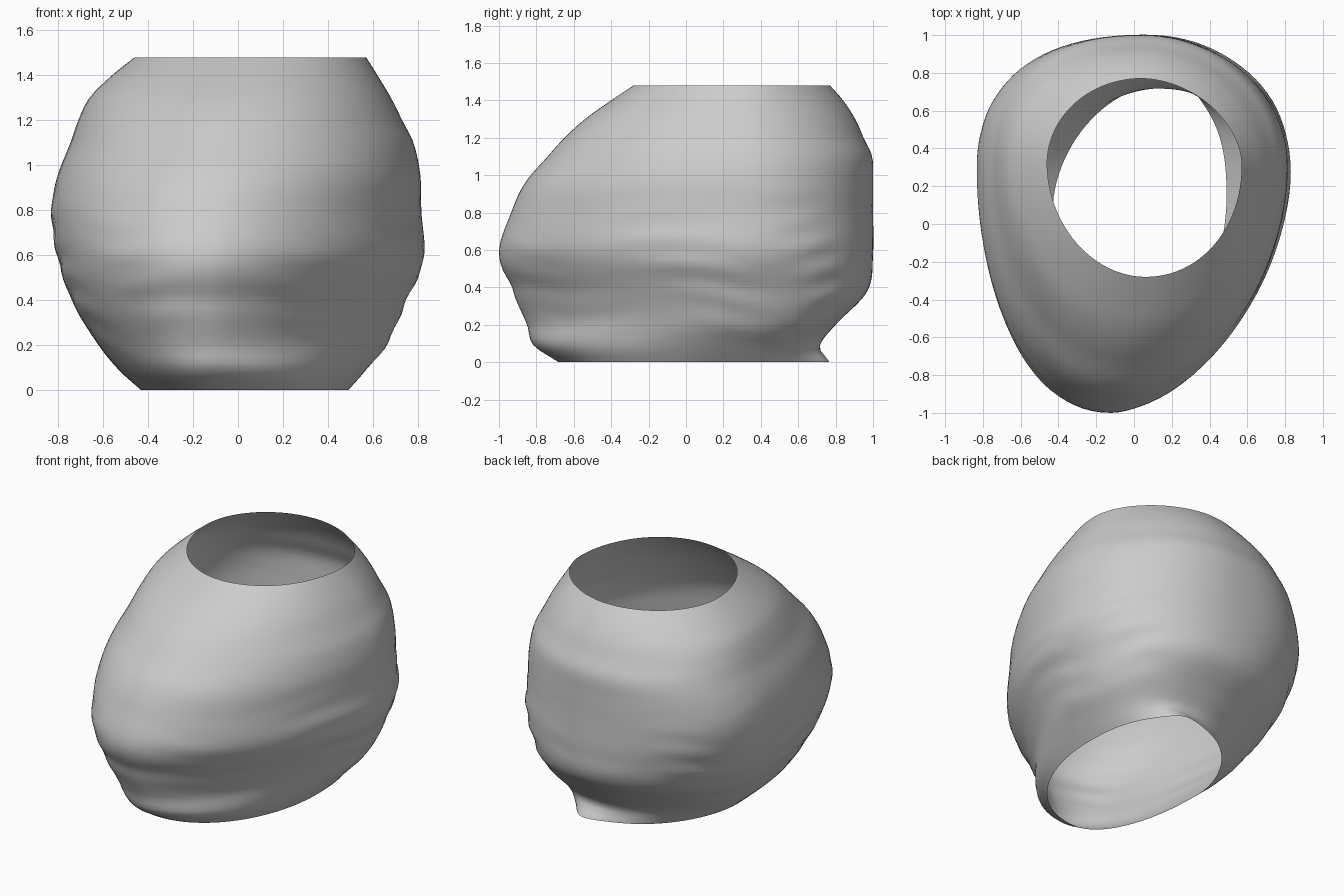
import bpy, bmesh, math

if "Cube" in bpy.data.objects:
    bpy.data.objects.remove(bpy.data.objects["Cube"])

# Silhouette by height: z, left x, right x, front y, back y
LEVELS = [
    (0.00, -0.43, 0.49, -0.68, 0.73),
    (0.09, -0.53, 0.57, -0.815, 0.715),
    (0.20, -0.62, 0.66, -0.85, 0.80),
    (0.38, -0.73, 0.74, -0.93, 0.97),
    (0.58, -0.80, 0.825, -1.00, 1.00),
    (0.80, -0.83, 0.815, -0.935, 1.00),
    (0.96, -0.80, 0.81, -0.86, 1.00),
    (1.10, -0.745, 0.78, -0.74, 0.995),
    (1.20, -0.71, 0.73, -0.65, 0.95),
    (1.30, -0.66, 0.68, -0.54, 0.905),
    (1.40, -0.56, 0.62, -0.40, 0.84),
    (1.48, -0.46, 0.57, -0.28, 0.77),
]

# Plan shape by height: z, front apex x, back apex x, widest y left / right,
# roundness of back-right, back-left, front-left, front-right quarters
PLANS = [
    (0.00, -0.10, 0.12, 0.08, 0.15, 2.4, 1.8, 2.15, 2.0),
    (0.20, -0.12, 0.10, 0.16, 0.24, 2.5, 1.9, 2.15, 1.6),
    (0.42, -0.13, 0.06, 0.20, 0.25, 2.2, 2.05, 2.15, 1.62),
    (0.75, -0.10, 0.05, 0.29, 0.29, 2.05, 2.3, 2.15, 1.8),
    (1.15, -0.03, 0.05, 0.30, 0.30, 1.95, 2.3, 2.0, 1.95),
    (1.48, 0.06, 0.04, 0.32, 0.31, 1.85, 2.0, 1.95, 2.05),
]


def sample(rows, z):
    """Smooth curve through the table rows at height z."""
    i = 0
    while i < len(rows) - 2 and z > rows[i + 1][0]:
        i += 1
    a, b = rows[i], rows[i + 1]
    p, n = rows[max(i - 1, 0)], rows[min(i + 2, len(rows) - 1)]
    h = b[0] - a[0]
    t = (z - a[0]) / h
    out = []
    for k in range(1, len(a)):
        ma = (b[k] - p[k]) / (b[0] - p[0]) * h
        mb = (n[k] - a[k]) / (n[0] - a[0]) * h
        out.append((2*t**3 - 3*t**2 + 1) * a[k] + (t**3 - 2*t**2 + t) * ma
                   + (3*t**2 - 2*t**3) * b[k] + (t**3 - t**2) * mb)
    return out


def bump(v, centre, width):
    return math.exp(-((v - centre) / width) ** 2)


def point(z, ang):
    xl, xr, yf, yb = sample(LEVELS, z)
    fx, bx, cl, cr, nbr, nbl, nfl, nfr = sample(PLANS, z)
    c, s = math.cos(ang), math.sin(ang)
    cx, cy = (bx if s >= 0 else fx), (cr if c >= 0 else cl)
    n = (nbr if c >= 0 else nbl) if s >= 0 else (nfr if c >= 0 else nfl)
    x = cx + math.copysign(abs(c) ** (2 / n), c) * ((xr - cx) if c >= 0 else (cx - xl))
    y = cy + math.copysign(abs(s) ** (2 / n), s) * ((yb - cy) if s >= 0 else (cy - yf))
    # short broken ripples on the sides, dent across the lower front
    fade = bump(z, 0.45, 0.35) * min(1, z / 0.1)
    ripple = 0.004 * fade * abs(c) * math.sin(42 * z + 1.5 * math.sin(5 * ang)) \
        * (1 + math.sin(7 * ang + 6 * z))
    dent = -0.01 * bump(z, 0.41, 0.05) * max(0, -s) ** 6
    k = 1 + ripple + dent
    # small torn lip turned out at the back of the base opening
    lip = 0.05 * bump(z, 0, 0.05) * bump(ang, 1.3, 0.3)
    return (x * k, y * k + lip, z)


# Open rounded shell, lofted from base opening to top opening
SEG, RINGS = 96, 48
bm = bmesh.new()
rings = [[bm.verts.new(point(1.48 * j / RINGS, 2 * math.pi * i / SEG))
          for i in range(SEG)] for j in range(RINGS + 1)]
for lo, hi in zip(rings, rings[1:]):
    for i in range(SEG):
        k = (i + 1) % SEG
        bm.faces.new((lo[i], lo[k], hi[k], hi[i]))
for f in bm.faces:
    f.smooth = True
mesh = bpy.data.meshes.new("open_shell")
bm.to_mesh(mesh)
bm.free()
shell = bpy.data.objects.new("open_shell", mesh)
bpy.context.collection.objects.link(shell)
